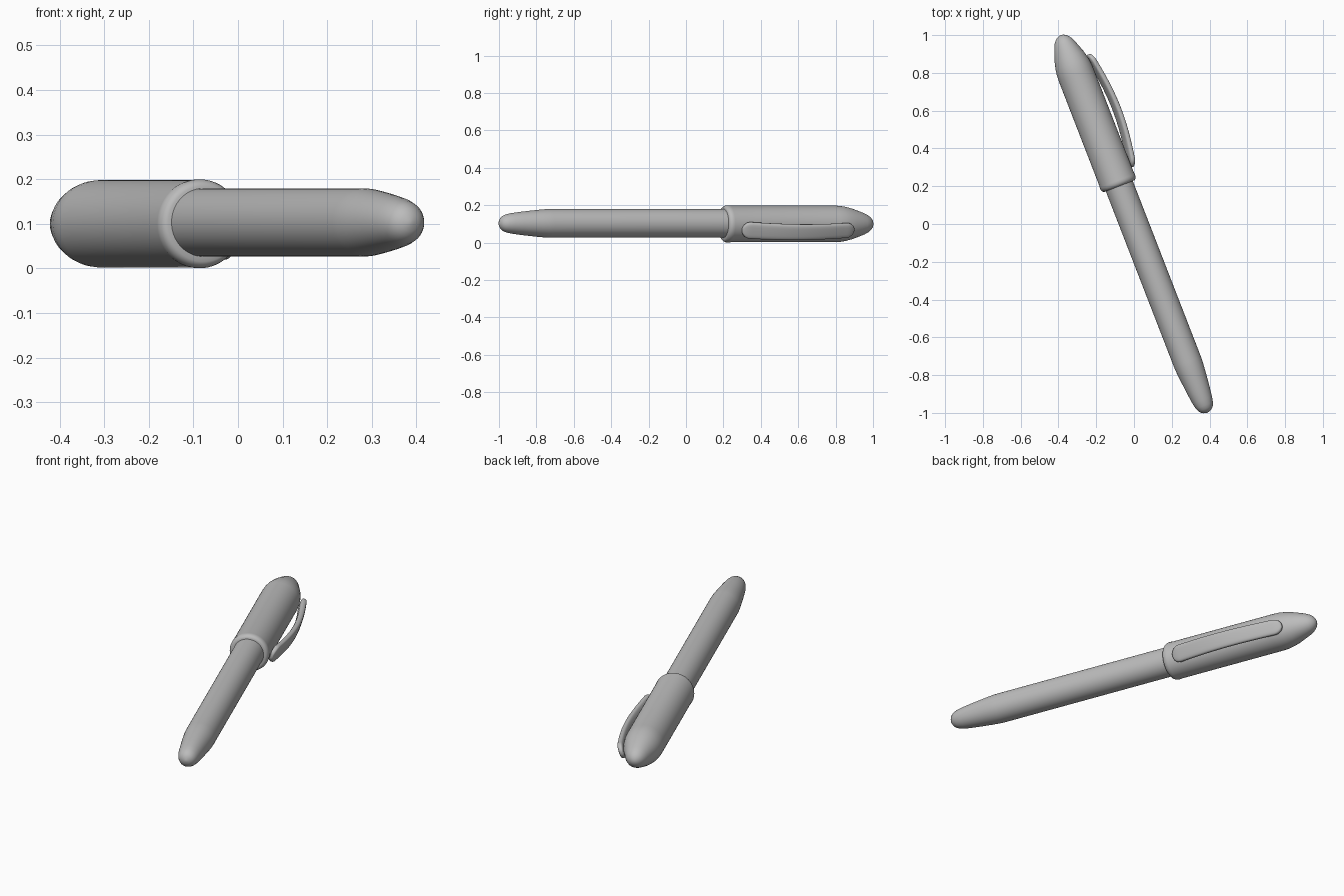
import bpy, bmesh, math
from mathutils import Matrix, Vector

if "Cube" in bpy.data.objects:
    bpy.data.objects.remove(bpy.data.objects["Cube"])

# Single plain grey
grey = bpy.data.materials.new("plain_grey")
grey.use_nodes = True
GREY = (0.5, 0.5, 0.5, 1)
grey.diffuse_color = GREY
grey.node_tree.nodes["Principled BSDF"].inputs["Base Color"].default_value = GREY

# Pen frame: local x = clip side, local y = up, local z = along the pen to the writing tip
A = math.radians(21.2)
along = Vector((math.sin(A), -math.cos(A), 0))
side = Vector((math.cos(A), math.sin(A), 0))
up = Vector((0, 0, 1))


def frame(height):
    m = Matrix((side, up, along)).transposed().to_4x4()
    m.translation = (0, 0, height)
    return m


def loft(name, rings, matrix, angle=50):
    """Skin a list of equal-length point rings, closing both ends."""
    bm = bmesh.new()
    loops = [[bm.verts.new(p) for p in ring] for ring in rings]
    n = len(loops[0])
    for a, b in zip(loops, loops[1:]):
        for i in range(n):
            j = (i + 1) % n
            bm.faces.new((a[i], a[j], b[j], b[i]))
    bm.faces.new(loops[0][::-1])
    bm.faces.new(loops[-1])
    bmesh.ops.recalc_face_normals(bm, faces=bm.faces)
    bm.transform(matrix)
    mesh = bpy.data.meshes.new(name)
    bm.to_mesh(mesh)
    bm.free()
    mesh.materials.append(grey)
    obj = bpy.data.objects.new(name, mesh)
    bpy.context.collection.objects.link(obj)
    bpy.ops.object.select_all(action='DESELECT')
    obj.select_set(True)
    bpy.context.view_layer.objects.active = obj
    bpy.ops.object.shade_smooth_by_angle(angle=math.radians(angle))
    return obj


def lathe(name, profile, height, sides=64):
    """Turn (position, radius) pairs around the pen axis."""
    turn = [2 * math.pi * i / sides for i in range(sides)]
    rings = [[(r * math.cos(a), r * math.sin(a), t) for a in turn] for t, r in profile]
    return loft(name, rings, frame(height))


# Barrel with tapered, rounded writing tip
lathe("barrel", [
    (-0.30, 0.0765), (0.78, 0.0765), (0.81, 0.0755), (0.85, 0.072), (0.90, 0.067),
    (0.95, 0.0615), (1.00, 0.0550), (1.03, 0.0485), (1.048, 0.041), (1.060, 0.031),
    (1.067, 0.020), (1.071, 0.008), (1.072, 0.002)], 0.103)

# Cap with rounded lip at the open end and tapered nose
lathe("cap", [
    (-1.072, 0.002), (-1.071, 0.010), (-1.066, 0.022), (-1.057, 0.034), (-1.042, 0.046),
    (-1.02, 0.057), (-0.99, 0.068), (-0.95, 0.082), (-0.91, 0.092), (-0.88, 0.0965),
    (-0.85, 0.098), (-0.255, 0.098), (-0.245, 0.0995), (-0.235, 0.0995), (-0.226, 0.097),
    (-0.219, 0.092), (-0.215, 0.085), (-0.215, 0.070)], 0.1)

# Clip: bowed bar with rounded ends, turned slightly below the side of the cap
START, END, ROUND, STEPS = -0.925, -0.283, 0.045, 48
rings = []
for k in range(STEPS + 1):
    # cosine spacing puts more sections in the rounded ends
    u = 0.5 - 0.5 * math.cos(math.pi * (0.02 + 0.96 * k / STEPS))
    t = START + (END - START) * u
    gap = min(t - START, END - t)
    e = math.sqrt(max(0.0, 1 - (1 - min(gap / ROUND, 1)) ** 2))
    half_w = (0.040 + 0.006 * u) * e
    half_t = 0.016 * min(1, 0.25 + 0.75 * e)
    centre = 0.105 + 0.037 * math.sin(math.pi * u)
    ring = []
    for i in range(24):
        a = 2 * math.pi * i / 24
        c, s = math.cos(a), math.sin(a)
        ring.append((centre + half_t * math.copysign(abs(c) ** 0.6, c),
                     half_w * math.copysign(abs(s) ** 0.6, s), t))
    rings.append(ring)
loft("clip", rings, frame(0.1) @ Matrix.Rotation(math.radians(-18), 4, 'Z'), 60)
